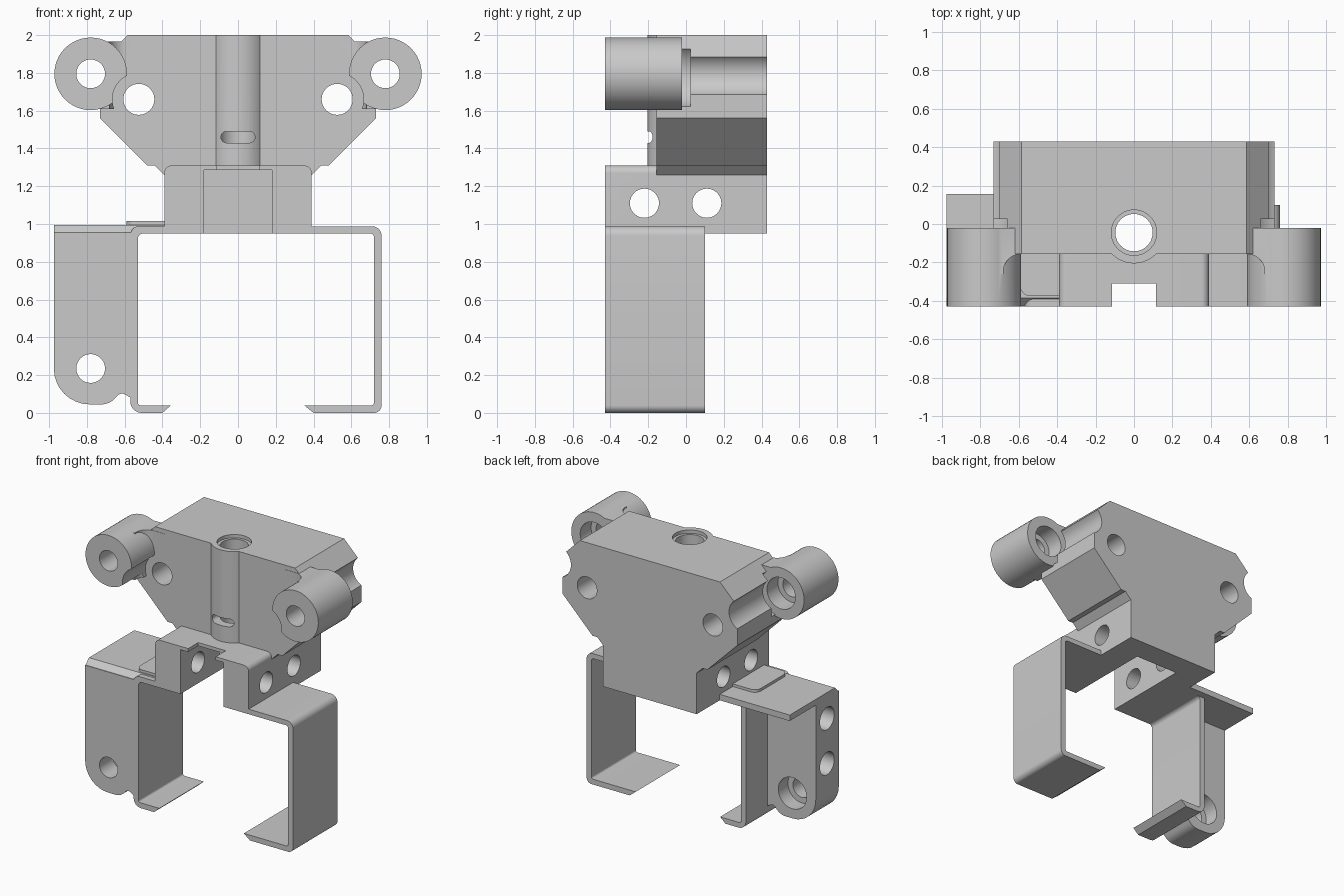
import bpy, bmesh, math
from mathutils import Vector

default = bpy.data.objects.get("Cube")
if default:
    bpy.data.objects.remove(default, do_unlink=True)

grey = bpy.data.materials.new("plain grey")
grey.use_nodes = True
colour = (0.59, 0.59, 0.59, 1)
grey.diffuse_color = colour
grey.node_tree.nodes["Principled BSDF"].inputs["Base Color"].default_value = colour

PLACE = {
    "x": lambda a, b, t: (t, a, b),
    "y": lambda a, b, t: (a, t, b),
    "z": lambda a, b, t: (a, b, t),
}


def prism(name, outline, axis, start, end):
    """Extrude a flat outline along one axis."""
    bm = bmesh.new()
    rings = [[bm.verts.new(PLACE[axis](a, b, t)) for a, b in outline] for t in (start, end)]
    count = len(outline)
    for i in range(count):
        j = (i + 1) % count
        bm.faces.new((rings[0][i], rings[0][j], rings[1][j], rings[1][i]))
    bm.faces.new(rings[0])
    bm.faces.new(rings[1])
    bmesh.ops.recalc_face_normals(bm, faces=bm.faces)
    mesh = bpy.data.meshes.new(name)
    bm.to_mesh(mesh)
    bm.free()
    mesh.materials.append(grey)
    obj = bpy.data.objects.new(name, mesh)
    bpy.context.collection.objects.link(obj)
    return obj


def circle(a, b, r, n=48):
    return [(a + r * math.cos(math.tau * i / n), b + r * math.sin(math.tau * i / n)) for i in range(n)]


def rod(name, axis, a, b, r, start, end):
    return prism(name, circle(a, b, r), axis, start, end)


def box(name, x, y, z):
    return prism(name, [(x[0], z[0]), (x[1], z[0]), (x[1], z[1]), (x[0], z[1])], "y", *y)


def rounded(corners, steps=8):
    """Turn (a, b, radius) corners into an outline with filleted corners."""
    out = []
    for i, (a, b, r) in enumerate(corners):
        p = Vector((a, b))
        if r == 0:
            out.append((a, b))
            continue
        u = (Vector(corners[i - 1][:2]) - p).normalized()
        v = (Vector(corners[(i + 1) % len(corners)][:2]) - p).normalized()
        half = math.acos(u.dot(v)) / 2
        centre = p + (u + v).normalized() * (r / math.sin(half))
        d0 = p + u * (r / math.tan(half)) - centre
        d1 = p + v * (r / math.tan(half)) - centre
        first = math.atan2(d0.y, d0.x)
        sweep = math.remainder(math.atan2(d1.y, d1.x) - first, math.tau)
        for k in range(steps + 1):
            angle = first + sweep * k / steps
            out.append((centre.x + r * math.cos(angle), centre.y + r * math.sin(angle)))
    return out


def combine(obj, others, operation):
    """Apply boolean operations and drop the helper objects."""
    for other in others:
        other.hide_render = True
        mod = obj.modifiers.new("join", "BOOLEAN")
        mod.operation = operation
        mod.solver = "EXACT"
        mod.object = other
    bpy.context.view_layer.update()
    result = bpy.data.meshes.new_from_object(obj.evaluated_get(bpy.context.evaluated_depsgraph_get()))
    obj.modifiers.clear()
    obj.data = result
    for other in others:
        bpy.data.objects.remove(other, do_unlink=True)


def finish(obj):
    obj.data.shade_smooth()
    obj.data.set_sharp_from_angle(angle=math.radians(30))


BOSS_X, BOSS_Z = 0.78, 1.795
HOLE_X, HOLE_Z = 0.525, 1.66

# Main body: tapered block, front bracket and bulging central column
half = [(0.585, 2), (0.73, 1.855), (0.73, 1.56), (0.48, 1.31), (0.44, 1.31), (0.39, 1.26), (0.39, 0.95)]
body = prism("main_body", half + [(-x, z) for x, z in reversed(half)], "y", -0.155, 0.43)
bracket = prism("bracket", rounded([(-0.39, 0.95, 0), (0.39, 0.95, 0), (0.39, 1.31, 0.04), (-0.39, 1.31, 0.04)]),
                "y", -0.43, -0.1)
column = rod("column", "z", 0, -0.045, 0.16, 1.3, 2)
combine(body, [bracket, column], "UNION")

# Openings in the body
slot = rounded([(-0.09, 1.43, 0.029), (0.09, 1.43, 0.029), (0.09, 1.49, 0.029), (-0.09, 1.49, 0.029)])
cutters = [
    box("cavity", (-0.18, 0.18), (-0.5, 0.25), (0.9, 1.285)),
    box("notch", (-0.115, 0.115), (-0.5, -0.31), (1.2, 1.4)),
    rod("bore", "z", 0, -0.045, 0.097, 1.2, 2.1),
    rod("bore_rim", "z", 0, -0.045, 0.118, 1.975, 2.1),
    prism("slot", slot, "y", -0.3, -0.05),
]
for y in (-0.22, 0.11):
    cutters.append(rod("side_hole", "x", y, 1.11, 0.077, -0.5, 0.5))
for s in (-1, 1):
    cutters.append(rod("screw_hole", "y", s * HOLE_X, HOLE_Z, 0.082, -0.6, 0.6))
    cutters.append(rod("scallop", "y", s * BOSS_X, BOSS_Z, 0.12, -0.6, 0.6))
    cutters.append(rod("boss_gap", "y", s * BOSS_X, BOSS_Z, 0.18, -0.1, 0.025))
combine(body, cutters, "DIFFERENCE")
finish(body)

# Side bosses with the curved webs that tie them to the body
for s, side in ((-1, "right"), (1, "left")):
    boss = rod(side + "_boss", "y", s * BOSS_X, BOSS_Z, 0.192, -0.43, -0.02)
    plan = rounded([(0.5, -0.157, 0), (0.68, -0.157, 0.09), (0.68, -0.26, 0),
                    (0.76, -0.26, 0), (0.76, -0.02, 0), (0.5, -0.02, 0)])
    web = prism("web", [(s * x, y) for x, y in plan], "z", 1.61, 1.967)
    combine(boss, [web], "UNION")
    combine(boss, [
        rod("bore", "y", s * BOSS_X, BOSS_Z, 0.076, -0.6, 0.6),
        rod("nut_recess", "y", s * BOSS_X, BOSS_Z, 0.118, -0.15, 0.6),
        rod("head_clearance", "y", s * HOLE_X, HOLE_Z, 0.14, -0.6, -0.156),
        rod("screw_hole", "y", s * HOLE_X, HOLE_Z, 0.082, -0.3, 0.6),
    ], "DIFFERENCE")
    finish(boss)

# Hooked legs
left_leg = prism("left_leg", rounded([
    (0.38, 0.988, 0), (0.76, 0.988, 0.05), (0.76, 0, 0.04), (0.4, 0, 0), (0.35, 0.04, 0),
    (0.72, 0.04, 0.015), (0.72, 0.95, 0.02), (0.38, 0.95, 0)]), "y", -0.43, 0.1)
right_leg = prism("right_leg", rounded([
    (-0.38, 0.99, 0), (-0.57, 0.99, 0.05), (-0.57, 0, 0.06), (-0.4, 0, 0), (-0.355, 0.04, 0),
    (-0.53, 0.04, 0.015), (-0.53, 0.95, 0.03), (-0.38, 0.95, 0)]), "y", -0.43, 0.1)

# Shelf on top of the side block, and the raised tab on it
shelf = prism("shelf", [(-0.43, 0.95), (-0.385, 0.995), (0.155, 0.995), (0.155, 0.95)], "x", -0.975, -0.385)
tab = prism("shelf_tab", rounded([(-0.385, -0.375, 0), (-0.59, -0.375, 0.05), (-0.59, 0, 0.05), (-0.385, 0, 0)]),
            "z", 0.98, 1.015)

# Side block with a rounded foot
block = prism("side_block", rounded([
    (-0.975, 0.955, 0), (-0.975, 0.045, 0.19), (-0.68, 0.045, 0.1), (-0.62, 0.11, 0.03),
    (-0.55, 0.07, 0), (-0.55, 0.955, 0)]), "y", -0.43, -0.155)
combine(block, [
    rod("foot_hole", "y", -BOSS_X, 0.235, 0.076, -0.6, 0.6),
    rod("foot_recess", "y", -BOSS_X, 0.235, 0.118, -0.27, 0.6),
    rod("upper_hole", "x", -0.29, 0.8, 0.085, -1.1, -0.65),
    rod("lower_hole", "x", -0.29, 0.46, 0.085, -1.1, -0.65),
], "DIFFERENCE")

for part in (left_leg, right_leg, shelf, tab, block):
    finish(part)
